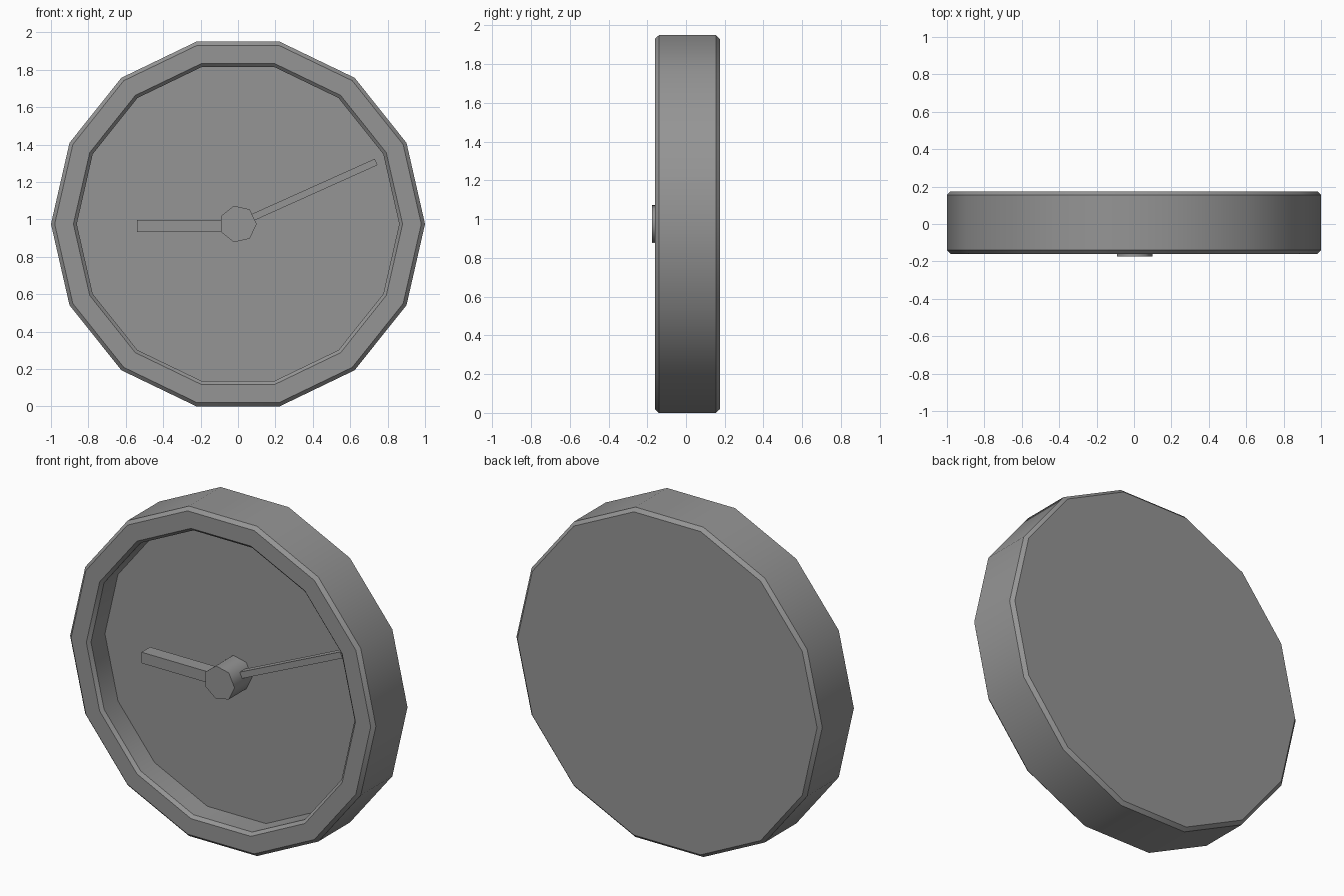
import bpy
import bmesh
from math import cos, sin, pi, radians
from mathutils import Matrix

cube = bpy.data.objects.get("Cube")
if cube:
    bpy.data.objects.remove(cube, do_unlink=True)

CENTRE_Z = cos(pi / 14)

grey = bpy.data.materials.new("plain grey")
grey.use_nodes = True
colour = (0.3, 0.3, 0.3, 1)
grey.diffuse_color = colour
grey.node_tree.nodes["Principled BSDF"].inputs["Base Color"].default_value = colour


def finish(name, bm, smooth_angle=None):
    bmesh.ops.recalc_face_normals(bm, faces=bm.faces)
    mesh = bpy.data.meshes.new(name)
    bm.to_mesh(mesh)
    bm.free()
    mesh.materials.append(grey)
    obj = bpy.data.objects.new(name, mesh)
    bpy.context.collection.objects.link(obj)
    if smooth_angle:
        bpy.ops.object.select_all(action="DESELECT")
        obj.select_set(True)
        bpy.context.view_layer.objects.active = obj
        bpy.ops.object.shade_smooth_by_angle(angle=radians(smooth_angle))
    return obj


def turned(name, profile, sides, smooth_angle):
    """Sweep (radius, y) points around the y axis and cap both ends."""
    bm = bmesh.new()
    rings = []
    for r, y in profile:
        angles = [2 * pi * i / sides for i in range(sides)]
        rings.append([bm.verts.new((r * cos(a), y, CENTRE_Z + r * sin(a))) for a in angles])
    for a, b in zip(rings, rings[1:]):
        for i in range(sides):
            j = (i + 1) % sides
            bm.faces.new((a[i], a[j], b[j], b[i]))
    bm.faces.new(rings[0])
    bm.faces.new(rings[-1])
    return finish(name, bm, smooth_angle)


def hand(name, length, width, front, back, degrees, drop=0):
    """Straight bar from the centre outwards, turned about the y axis."""
    bm = bmesh.new()
    bmesh.ops.create_cube(bm, size=1)
    place = (Matrix.Translation((0, (front + back) / 2, CENTRE_Z - drop))
             @ Matrix.Rotation(-radians(degrees), 4, "Y")
             @ Matrix.Translation((length / 2, 0, 0))
             @ Matrix.Diagonal((length, back - front, width, 1)))
    bmesh.ops.transform(bm, matrix=place, verts=bm.verts)
    return finish(name, bm)


# Case with chamfered rim and recessed dial
turned("clock_case", [
    (0.98, 0.175), (1, 0.155), (1, -0.14), (0.98, -0.16),
    (0.88, -0.16), (0.862, -0.142), (0.862, -0.012)], 14, 30)

# Centre hub and the two hands
turned("centre_hub", [(0.1, -0.175), (0.1, -0.01)], 7, 60)
hand("hour_hand", 0.54, 0.065, -0.13, -0.05, 180, drop=0.01)
hand("minute_hand", 0.81, 0.037, -0.09, -0.04, 24.2)
